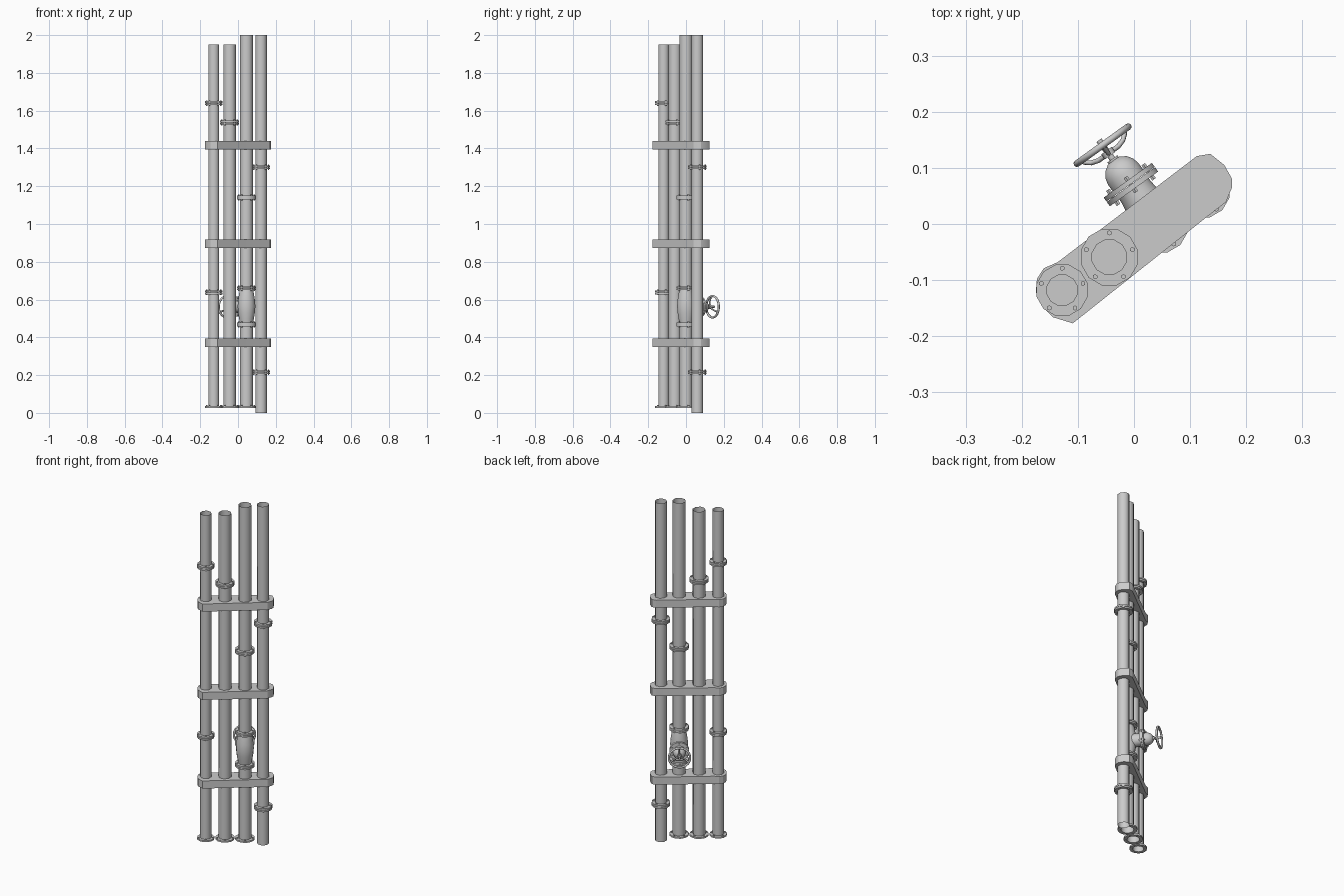
import bpy, bmesh
from math import pi, sin, cos, radians
from mathutils import Matrix, Vector

if "Cube" in bpy.data.objects:
    bpy.data.objects.remove(bpy.data.objects["Cube"])


def finish(name, bm, angle=50):
    bmesh.ops.recalc_face_normals(bm, faces=bm.faces)
    me = bpy.data.meshes.new(name)
    bm.to_mesh(me)
    bm.free()
    ob = bpy.data.objects.new(name, me)
    bpy.context.collection.objects.link(ob)
    if angle:
        bpy.ops.object.select_all(action='DESELECT')
        bpy.context.view_layer.objects.active = ob
        ob.select_set(True)
        bpy.ops.object.shade_smooth_by_angle(angle=radians(angle))
    return ob


def lathe(bm, profile, n, mat, closed=False):
    """Revolve (radius, height) points round the local z axis."""
    rings = []
    for r, h in profile:
        if r == 0:
            rings.append([bm.verts.new(mat @ Vector((0, 0, h)))] * n)
        else:
            rings.append([bm.verts.new(mat @ Vector((r * cos((i + .5) * 2 * pi / n),
                          r * sin((i + .5) * 2 * pi / n), h))) for i in range(n)])
    pairs = list(zip(rings, rings[1:])) + ([(rings[-1], rings[0])] if closed else [])
    for a, b in pairs:
        for i in range(n):
            j = (i + 1) % n
            vs = list(dict.fromkeys((a[i], a[j], b[j], b[i])))
            bm.faces.new(vs)


def disc(bm, r_in, r_out, z0, z1, mat, n=12):
    lathe(bm, [(r_in, z0), (r_out, z0), (r_out, z1), (r_in, z1)], n, mat, True)


def bolts(bm, r, z0, z1, mat, count=5, size=0.0045):
    for k in range(count):
        a = pi / 2 + k * 2 * pi / count
        m = mat @ Matrix.Translation((r * cos(a), r * sin(a), 0))
        lathe(bm, [(0, z0), (size, z0), (size, z1), (0, z1)], 6, m)


# Pipes: x, y, radius, bottom, top, flange radius, joint heights, foot flange
PIPES = [
    (-0.128, -0.118, 0.031, 0.03, 1.95, 0.047, (1.64, 0.638), True),
    (-0.044, -0.059, 0.035, 0.03, 1.95, 0.052, (1.537,), True),
    (0.045, 0.0, 0.036, 0.03, 2.0, 0.053, (1.14, 0.66, 0.468), True),
    (0.122, 0.06, 0.033, 0.0, 2.0, 0.050, (1.30, 0.215), False),
]
for i, (x, y, r, z0, z1, fr, joints, foot) in enumerate(PIPES, 1):
    bm = bmesh.new()
    lathe(bm, [(r, z0), (r, z1)], 8, Matrix.Translation((x, y, 0)))
    finish(f"pipe_{i}", bm)
    # bolted flange pairs
    for z in joints:
        bm = bmesh.new()
        m = Matrix.Translation((x, y, z))
        disc(bm, r * .9, fr, -0.010, -0.001, m)
        disc(bm, r * .9, fr, 0.001, 0.010, m)
        bolts(bm, fr * .83, -0.015, 0.015, m)
        finish(f"pipe_{i}_flange", bm)
    # single flange at the foot
    if foot:
        bm = bmesh.new()
        m = Matrix.Translation((x, y, z0))
        disc(bm, r * .95, fr, -0.003, 0.006, m)
        bolts(bm, fr * .83, -0.004, 0.011, m)
        finish(f"pipe_{i}_foot_flange", bm)

# Clamp plates with rounded ends
OUTLINE = [(0.143, 0.023), (0.164, 0.039), (0.175, 0.066), (0.175, 0.08), (0.161, 0.105),
           (0.136, 0.125), (0.112, 0.121), (-0.136, -0.068), (-0.161, -0.079),
           (-0.173, -0.098), (-0.175, -0.121), (-0.164, -0.146), (-0.145, -0.166),
           (-0.109, -0.177)]
for name, z in (("lower", 0.35), ("middle", 0.873), ("upper", 1.395)):
    bm = bmesh.new()
    f = bm.faces.new([bm.verts.new((x, y, z)) for x, y in OUTLINE])
    ext = bmesh.ops.extrude_face_region(bm, geom=[f])['geom']
    bmesh.ops.translate(bm, vec=(0, 0, 0.045),
                        verts=[v for v in ext if isinstance(v, bmesh.types.BMVert)])
    finish(f"{name}_clamp", bm, 25)

# Valve body bulging round the third pipe
bm = bmesh.new()
lathe(bm, [(0.036, 0.478), (0.040, 0.50), (0.045, 0.53), (0.048, 0.565),
           (0.045, 0.60), (0.040, 0.63), (0.036, 0.65)], 16, Matrix.Translation((0.045, 0, 0)))
finish("valve_body", bm)

# Bonnet axis: local z points out from the pipe row
out = Vector((-0.584, 0.812, 0))
up = Vector((0, 0, 1))
side = up.cross(out)
axis = Matrix((side, up, out)).transposed().to_4x4()
axis.translation = (0.045, 0, 0.562)

bm = bmesh.new()
lathe(bm, [(0.036, 0.0), (0.036, 0.05), (0.033, 0.07), (0.033, 0.08)], 16, axis)
disc(bm, 0.025, 0.054, 0.077, 0.0865, axis, 16)
disc(bm, 0.025, 0.054, 0.0875, 0.096, axis, 16)
bolts(bm, 0.045, 0.070, 0.103, axis, 6)
finish("bonnet_flange", bm)

bm = bmesh.new()
lathe(bm, [(0.034, 0.094), (0.034, 0.110), (0.031, 0.122), (0.024, 0.132),
           (0.013, 0.139), (0, 0.141)], 16, axis)
finish("bonnet_dome", bm)

bm = bmesh.new()
lathe(bm, [(0.012, 0.135), (0.012, 0.143), (0.006, 0.143), (0.006, 0.184), (0, 0.184)], 8, axis)
lathe(bm, [(0, 0.150), (0.012, 0.150), (0.012, 0.161), (0, 0.161)], 10, axis)
finish("valve_stem", bm)

# Hand wheel rim
bm = bmesh.new()
lathe(bm, [(0.057 + 0.006 * cos(k * pi / 4), 0.173 + 0.006 * sin(k * pi / 4))
           for k in range(8)], 24, axis, True)
finish("hand_wheel_rim", bm)

# Dished wheel spokes
cu = bpy.data.curves.new("hand_wheel_spokes", 'CURVE')
cu.dimensions = '3D'
cu.bevel_depth = 0.0045
cu.bevel_resolution = 1
for k in range(3):
    a = pi / 2 + k * 2 * pi / 3
    sp = cu.splines.new('POLY')
    pts = [(0.006, 0.155), (0.025, 0.155), (0.040, 0.159), (0.050, 0.166), (0.056, 0.173)]
    sp.points.add(len(pts) - 1)
    for p, (r, h) in zip(sp.points, pts):
        p.co = (*(axis @ Vector((r * cos(a), r * sin(a), h))), 1)
bpy.context.collection.objects.link(bpy.data.objects.new("hand_wheel_spokes", cu))
